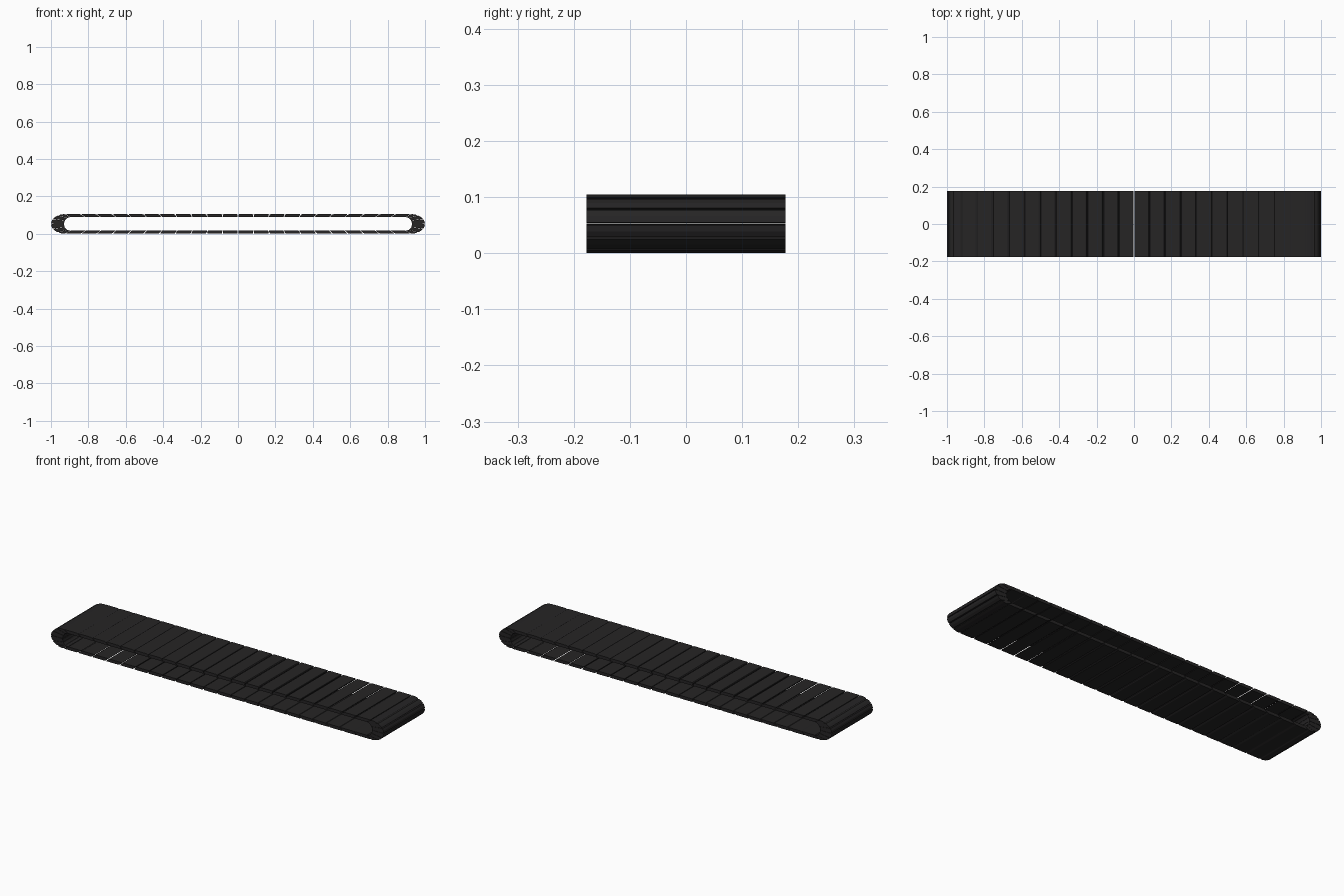
import bpy, bmesh, math

if "Cube" in bpy.data.objects:
    bpy.data.objects.remove(bpy.data.objects["Cube"])

HALF_W = 0.177          # half width of the belt
CX = 0.925              # where the straight runs end
ZC = 0.0525             # mid height
RUN, CAP = 22, 6        # links per straight run / per rounded end
GAP = 0.002             # half gap between links

mat = bpy.data.materials.new("black_rubber")
mat.diffuse_color = (0.019, 0.018, 0.0185, 1)
mat.use_nodes = True
mat.node_tree.nodes["Principled BSDF"].inputs["Base Color"].default_value = mat.diffuse_color


def section(kind, t):
    """Outer and inner loop points at fraction t of a run or an end."""
    if kind in ("top", "bottom"):
        s = 1 if kind == "top" else -1
        k = s * (1 - 2 * t)
        return (-CX * k, ZC + s * 0.0525), (-0.897 * k, ZC + s * 0.036)
    s = 1 if kind == "right" else -1
    a = math.pi * (0.5 - t)
    c, n = s * math.cos(a), s * math.sin(a)
    return (s * CX + 0.075 * c, ZC + 0.0525 * n), (s * 0.897 + 0.033 * c, ZC + 0.036 * n)


def link(bm, kind, t0, t1, g, steps):
    """One tread link: a prism with a chamfered outer edge next to each gap."""
    ts = [t0 + g + (t1 - t0 - 2 * g) * i / steps for i in range(steps + 1)]
    pairs = [section(kind, t) for t in ts]
    outer = [p[0] for p in pairs]
    inner = [p[1] for p in pairs]

    def mix(a, b, f):
        return (a[0] + (b[0] - a[0]) * f, a[1] + (b[1] - a[1]) * f)

    rim = [mix(outer[0], inner[0], 0.2), mix(outer[0], outer[1], 0.06 * steps)]
    rim += outer[1:-1]
    rim += [mix(outer[-1], outer[-2], 0.06 * steps), mix(outer[-1], inner[-1], 0.2)]
    rim += inner[::-1]
    front = [bm.verts.new((x, -HALF_W, z)) for x, z in rim]
    back = [bm.verts.new((x, HALF_W, z)) for x, z in rim]
    bm.faces.new(front)
    bm.faces.new(back[::-1])
    for i in range(len(rim)):
        j = (i + 1) % len(rim)
        bm.faces.new((front[j], front[i], back[i], back[j]))


def build(name, kind, count, g, steps):
    bm = bmesh.new()
    for i in range(count):
        link(bm, kind, i / count, (i + 1) / count, g, steps)
    bmesh.ops.recalc_face_normals(bm, faces=bm.faces)
    me = bpy.data.meshes.new(name)
    bm.to_mesh(me)
    bm.free()
    me.materials.append(mat)
    bpy.context.collection.objects.link(bpy.data.objects.new(name, me))


# straight runs and rounded ends of the track loop
for side in ("top", "bottom"):
    build(side + "_track_links", side, RUN, GAP / (2 * CX), 1)
for side in ("right", "left"):
    build(side + "_end_links", side, CAP, 0.005, 2)
